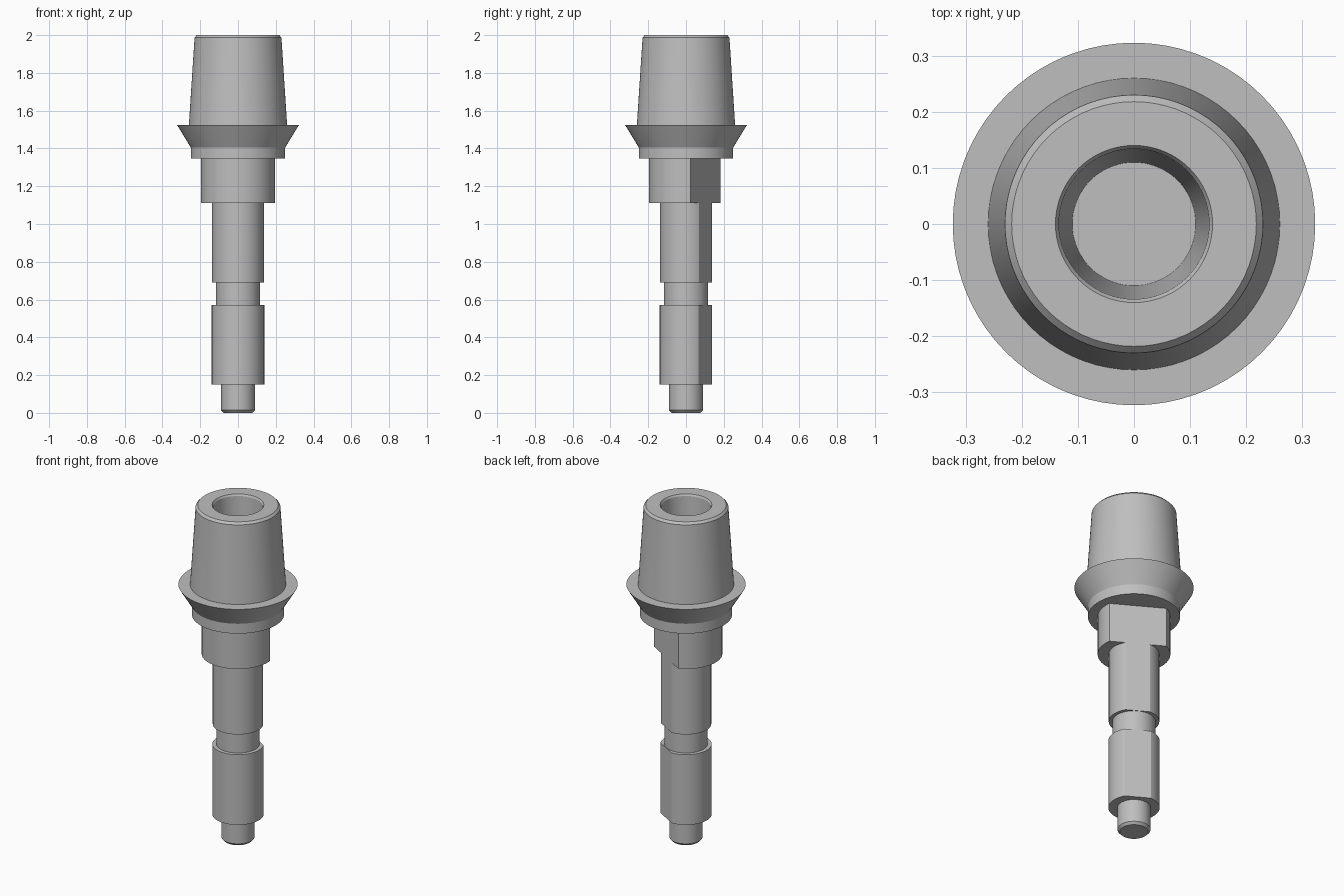
import bpy
import bmesh
from math import radians, cos, sin
from mathutils import Vector

SEGMENTS = 72
FLAT_ANGLE = radians(60)
FLAT_DISTANCE = 0.119

if "Cube" in bpy.data.objects:
    bpy.data.objects.remove(bpy.data.objects["Cube"], do_unlink=True)

metal = bpy.data.materials.new("plain grey metal")
metal.use_nodes = True
metal.diffuse_color = (0.52, 0.52, 0.52, 1)
metal.node_tree.nodes["Principled BSDF"].inputs["Base Color"].default_value = (0.52, 0.52, 0.52, 1)


def lathe(profile):
    """Spin (radius, height) points around the z axis."""
    bm = bmesh.new()
    points = [bm.verts.new((r, 0, z)) for r, z in profile]
    edges = [bm.edges.new(pair) for pair in zip(points, points[1:])]
    bmesh.ops.spin(bm, geom=points + edges, cent=(0, 0, 0), axis=(0, 0, 1),
                   angle=radians(360), steps=SEGMENTS, use_merge=True)
    bmesh.ops.remove_doubles(bm, verts=bm.verts[:], dist=0.0001)
    return bm


def finish(name, bm):
    bmesh.ops.recalc_face_normals(bm, faces=bm.faces[:])
    mesh = bpy.data.meshes.new(name)
    bm.to_mesh(mesh)
    bm.free()
    mesh.materials.append(metal)
    obj = bpy.data.objects.new(name, mesh)
    bpy.context.collection.objects.link(obj)
    bpy.ops.object.select_all(action='DESELECT')
    obj.select_set(True)
    bpy.context.view_layer.objects.active = obj
    bpy.ops.object.shade_smooth_by_angle(angle=radians(20))
    return obj


# Stepped shank with one long flat that misses the narrow neck and tip
shank = lathe([
    (0, 0), (0.077, 0), (0.09, 0.014), (0.09, 0.15),
    (0.139, 0.15), (0.139, 0.57), (0.117, 0.57), (0.117, 0.69),
    (0.137, 0.69), (0.137, 1.11), (0.197, 1.11), (0.197, 1.346), (0, 1.346),
])
normal = Vector((cos(FLAT_ANGLE), sin(FLAT_ANGLE), 0))
bmesh.ops.bisect_plane(shank, geom=shank.verts[:] + shank.edges[:] + shank.faces[:],
                       plane_co=normal * FLAT_DISTANCE, plane_no=normal, clear_outer=True)
bmesh.ops.holes_fill(shank, edges=[e for e in shank.edges if e.is_boundary], sides=0)
finish("shank", shank)

# Collar, flared flange and tapered head with a blind socket
head = lathe([
    (0, 1.346), (0.25, 1.346), (0.25, 1.405), (0.323, 1.525),
    (0.26, 1.525), (0.23, 1.987), (0.218, 2.0),
    (0.14, 2.0), (0.134, 1.99), (0.11, 1.5), (0, 1.5),
])
finish("flanged_head", head)
